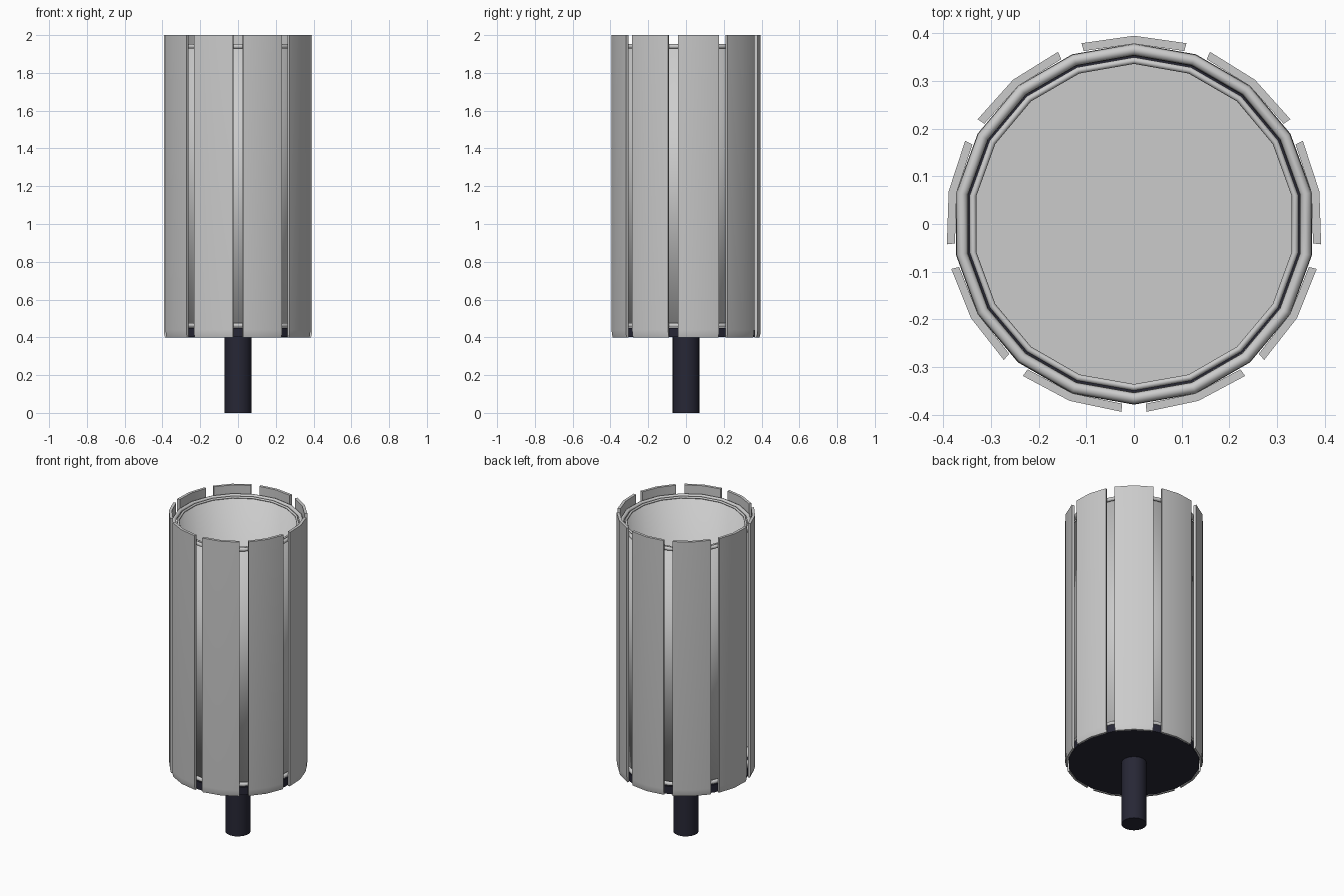
import bpy, bmesh, math

if "Cube" in bpy.data.objects:
    bpy.data.objects.remove(bpy.data.objects["Cube"])

def material(name, rgb):
    m = bpy.data.materials.new(name)
    m.diffuse_color = (*rgb, 1)
    m.use_nodes = True
    m.node_tree.nodes["Principled BSDF"].inputs["Base Color"].default_value = m.diffuse_color
    return m

GREY = material("light_grey", (0.6, 0.6, 0.6))
NAVY = material("dark_navy", (0.02, 0.02, 0.036))
SIDES = 18
START = math.pi / 2          # a corner points to +y

def point(r, a, z):
    return (r * math.cos(a), r * math.sin(a), z)

def finish(name, bm, mat, angle=None):
    bmesh.ops.remove_doubles(bm, verts=bm.verts, dist=1e-5)
    bmesh.ops.recalc_face_normals(bm, faces=bm.faces)
    me = bpy.data.meshes.new(name)
    bm.to_mesh(me)
    bm.free()
    me.materials.append(mat)
    ob = bpy.data.objects.new(name, me)
    bpy.context.collection.objects.link(ob)
    bpy.ops.object.select_all(action='DESELECT')
    ob.select_set(True)
    bpy.context.view_layer.objects.active = ob
    if angle is None:
        bpy.ops.object.shade_smooth()
    else:
        bpy.ops.object.shade_smooth_by_angle(angle=math.radians(angle))
    return ob

def lathe(name, profile, mat, angle=None, closed=False):
    """Turn a (radius, z) profile around the z axis."""
    bm = bmesh.new()
    rings = []
    for r, z in profile:
        if r == 0:
            rings.append([bm.verts.new((0, 0, z))] * SIDES)
        else:
            rings.append([bm.verts.new(point(r, START + math.tau * i / SIDES, z))
                          for i in range(SIDES)])
    pairs = list(zip(rings, rings[1:]))
    if closed:
        pairs.append((rings[-1], rings[0]))
    for a, b in pairs:
        for i in range(SIDES):
            j = (i + 1) % SIDES
            corners = list(dict.fromkeys((a[i], a[j], b[j], b[i])))
            bm.faces.new(corners)
    return finish(name, bm, mat, angle)

def ring(name, r, z, thick, mat):
    prof = [(r + thick * math.cos(math.tau * k / 8), z + thick * math.sin(math.tau * k / 8))
            for k in range(8)]
    return lathe(name, prof, mat, closed=True)

# Post and base plate
lathe("post", [(0, 0), (0.072, 0), (0.072, 0.41), (0, 0.41)], NAVY, 35)
lathe("base_plate", [(0, 0.402), (0.377, 0.402), (0.377, 0.45), (0, 0.45)], NAVY, 35)

# Inner bin with its floor and rolled rim
lathe("inner_bin", [(0, 0.452), (0.349, 0.452), (0.349, 1.94), (0.338, 1.94), (0.338, 0.47)], GREY)
lathe("bin_floor", [(0, 0.48), (0.338, 0.48)], GREY)
ring("bin_rim", 0.343, 1.94, 0.007, GREY)

# Support rings behind the slats
ring("upper_ring", 0.366, 1.94, 0.012, GREY)
ring("lower_ring", 0.366, 0.464, 0.013, GREY)

# Nine curved slats, slightly rounded at the bottom
HALF = math.radians(16.2)
LEVELS = [(0.389, 0.4), (0.393, 0.415), (0.395, 0.44), (0.395, 2.0)]
for n in range(9):
    mid = START + math.radians(40 * n)
    bm = bmesh.new()
    loops = []
    for r, z in LEVELS:
        loops.append([bm.verts.new(point(r, mid + k * HALF, z)) for k in (-1, 0, 1)] +
                     [bm.verts.new(point(0.378, mid + k * HALF, z)) for k in (1, 0, -1)])
    for a, b in zip(loops, loops[1:]):
        for i in range(6):
            j = (i + 1) % 6
            bm.faces.new((a[i], a[j], b[j], b[i]))
    for c in (loops[0], loops[-1]):
        bm.faces.new((c[0], c[1], c[4], c[5]))
        bm.faces.new((c[1], c[2], c[3], c[4]))
    finish(f"slat_{n + 1}", bm, GREY, 35)
